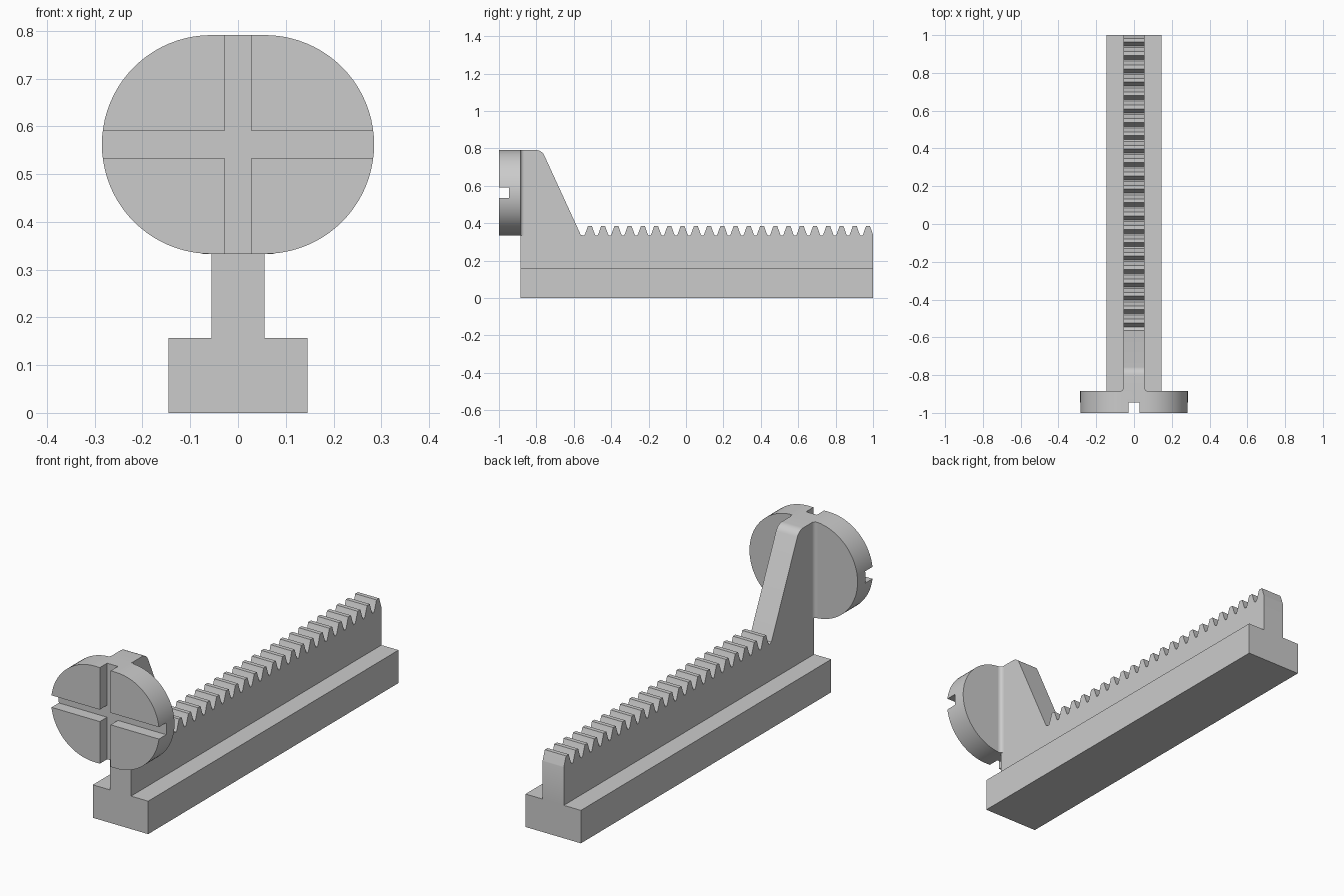
import bpy, bmesh, math
from mathutils import Vector

cube = bpy.data.objects.get("Cube")
if cube:
    bpy.data.objects.remove(cube, do_unlink=True)

# One plain grey for the whole tool
grey = bpy.data.materials.new("plain grey")
grey.use_nodes = True
grey.diffuse_color = (0.6, 0.6, 0.6, 1)
grey.node_tree.nodes["Principled BSDF"].inputs["Base Color"].default_value = (0.6, 0.6, 0.6, 1)


def prism(name, points, direction):
    """Extrude a closed outline of 3D points along a direction."""
    bm = bmesh.new()
    face = bm.faces.new([bm.verts.new(p) for p in points])
    result = bmesh.ops.extrude_face_region(bm, geom=[face])
    moved = [v for v in result["geom"] if isinstance(v, bmesh.types.BMVert)]
    bmesh.ops.translate(bm, verts=moved, vec=Vector(direction))
    bmesh.ops.recalc_face_normals(bm, faces=bm.faces)
    mesh = bpy.data.meshes.new(name)
    bm.to_mesh(mesh)
    bm.free()
    mesh.materials.append(grey)
    obj = bpy.data.objects.new(name, mesh)
    bpy.context.collection.objects.link(obj)
    return obj


def box(name, x, y, z):
    """Box from three (low, high) ranges."""
    outline = [(x[i], y[0], z[j]) for i, j in ((0, 0), (1, 0), (1, 1), (0, 1))]
    return prism(name, outline, (0, y[1] - y[0], 0))


def arc(cu, cv, radius, start, end, steps):
    angles = [math.radians(start + (end - start) * i / steps) for i in range(steps + 1)]
    return [(cu + radius * math.cos(a), cv + radius * math.sin(a)) for a in angles]


def select(obj):
    bpy.ops.object.select_all(action="DESELECT")
    obj.select_set(True)
    bpy.context.view_layer.objects.active = obj


def combine(obj, other, operation):
    """Apply a boolean and throw the helper away."""
    select(obj)
    mod = obj.modifiers.new(operation, "BOOLEAN")
    mod.operation, mod.solver, mod.object = operation, "EXACT", other
    bpy.ops.object.modifier_apply(modifier=mod.name)
    bpy.data.objects.remove(other, do_unlink=True)


def finish(obj):
    """Merge flat faces and smooth the rounded ones."""
    bm = bmesh.new()
    bm.from_mesh(obj.data)
    bmesh.ops.dissolve_limit(bm, angle_limit=0.01, verts=bm.verts, edges=bm.edges)
    bm.to_mesh(obj.data)
    bm.free()
    select(obj)
    bpy.ops.object.shade_smooth_by_angle(angle=math.radians(25))


FRONT, BACK = -0.885, 1.0
WEB = 0.056
ROOT, TIP, PITCH, TEETH = 0.333, 0.386, 0.0708, 22
HEAD_Z, HEAD_R = 0.562, 0.229
HEAD_TOP = HEAD_Z + HEAD_R

# Toothed web: front edge, rounded shoulder, slope, then the teeth
profile = [(FRONT, 0.05), (FRONT, HEAD_TOP)]
profile += arc(-0.803, HEAD_TOP - 0.05, 0.05, 90, 26, 8)
profile += [(-0.563, ROOT + 0.005)]
for i in range(TEETH):
    centre = 0.973 - PITCH * (TEETH - 1 - i)
    profile += [(centre - 0.031, ROOT), (centre - 0.026, ROOT + 0.008),
                (centre - 0.010, TIP), (centre + 0.010, TIP),
                (centre + 0.026, ROOT + 0.008)]
    if i < TEETH - 1:
        profile += [(centre + 0.031, ROOT)]
profile += [(BACK, ROOT + 0.005), (BACK, 0.05)]

# Rail: wide foot joined to the toothed web
rail = box("toothed_rail", (-0.146, 0.146), (FRONT, BACK), (0, 0.157))
web = prism("web", [(-WEB, y, z) for y, z in profile], (2 * WEB, 0, 0))
combine(rail, web, "UNION")
finish(rail)

# Knob head: rounded oblong with cross slots in the front face
outline = arc(WEB, HEAD_Z, HEAD_R, -90, 90, 40) + arc(-WEB, HEAD_Z, HEAD_R, 90, 270, 40)
head = prism("knob_head", [(x, -1.0, z) for x, z in outline], (0, 1 + FRONT, 0))
SLOT, FLOOR = 0.0285, -0.945
for name, x, z in (("upright_cutter", SLOT, 1), ("level_cutter", 1, SLOT)):
    cutter = box(name, (-x, x), (-1.1, FLOOR), (HEAD_Z - z, HEAD_Z + z))
    combine(head, cutter, "DIFFERENCE")
finish(head)

# Small fillets where the web meets the back of the head
R = 0.018
for name, side in (("left_fillet", 1), ("right_fillet", -1)):
    curve = arc(WEB + R, FRONT + R, R, 180, 270, 6)
    points = [(WEB, FRONT)] + curve
    fillet = prism(name, [(side * x, y, HEAD_Z - HEAD_R) for x, y in points],
                   (0, 0, 2 * HEAD_R - 0.001))
    finish(fillet)
